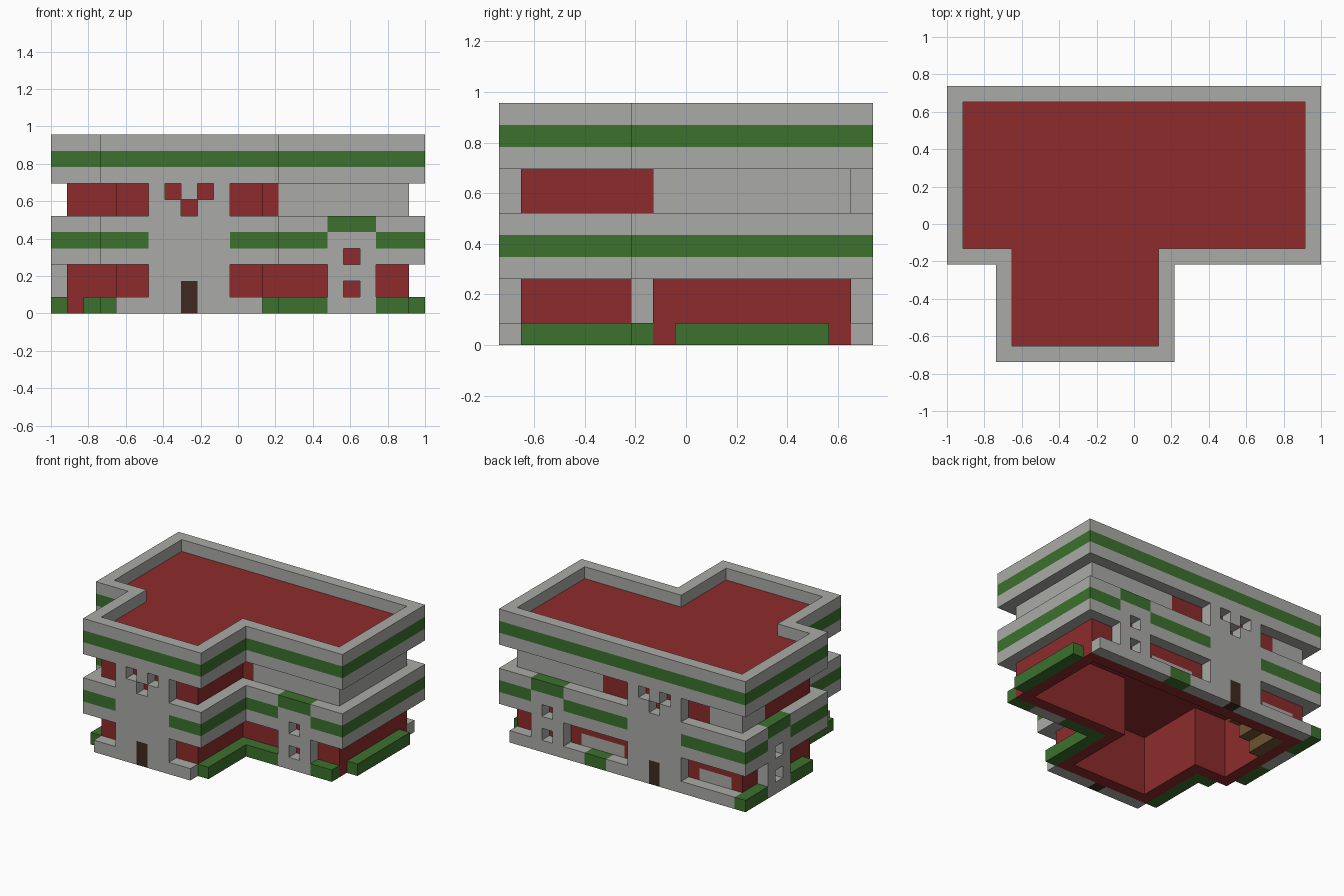
import bpy
import bmesh
from mathutils import Vector

cube = bpy.data.objects.get("Cube")
if cube:
    bpy.data.objects.remove(cube, do_unlink=True)

UNIT = 2 / 23                       # one building block
ORIGIN = Vector((-1, -8.5 * UNIT, 0))


def make_material(name, rgb):
    mat = bpy.data.materials.new(name)
    mat.use_nodes = True
    mat.diffuse_color = (*rgb, 1)
    mat.node_tree.nodes["Principled BSDF"].inputs["Base Color"].default_value = (*rgb, 1)
    return mat


grey = make_material("concrete grey", (0.4, 0.4, 0.385))
red = make_material("brick red", (0.27, 0.024, 0.024))
green = make_material("leaf green", (0.045, 0.165, 0.027))
dark = make_material("door brown", (0.05, 0.023, 0.014))
wood = make_material("stair wood", (0.16, 0.09, 0.033))

cells = {}                          # block position -> part name
parts = {}                          # part name -> material


def area(x0, x1, y0, y1):
    return {(x, y) for x in range(x0, x1 + 1) for y in range(y0, y1 + 1)}


def fill(name, mat, plan, levels):
    parts[name] = mat
    for x, y in plan:
        for z in levels:
            cells[x, y, z] = name


def cut(plan, levels):
    for x, y in plan:
        for z in levels:
            cells.pop((x, y, z), None)


# T-shaped plans: the outer outline, the inset body and its wall ring
outer = area(0, 22, 6, 16) | area(3, 13, 0, 6)
inner = area(1, 21, 7, 15) | area(4, 12, 1, 7)
ledge = outer - inner
ring = {(x, y) for x, y in inner if not area(x - 1, x + 1, y - 1, y + 1) <= inner}

# Body: hollow ground floor, solid floors above
fill("ground_walls", red, ring, range(0, 5))
fill("upper_body", red, inner, range(5, 10))
fill("grey_rooms", grey, area(14, 21, 7, 15) | area(1, 3, 13, 15), (6, 7))

# Projecting bands with a green stripe in the middle
for name, base in (("balcony", 3), ("parapet", 8)):
    fill(name + "_bottom", grey, ledge, [base])
    fill(name + "_stripe", green, ledge, [base + 1])
    fill(name + "_top", grey, ledge, [base + 2])

# Low planters and plinths around the base
fill("plinth", grey, area(4, 12, 0, 0) | area(1, 21, 16, 16), [0])
fill("front_planters", green,
     area(13, 13, 1, 6) | area(3, 3, 1, 6) | area(2, 2, 6, 6)
     | area(14, 16, 6, 6) | area(20, 21, 6, 6), [0])
fill("side_planters", green,
     area(22, 22, 8, 14) | area(0, 0, 8, 10) | area(0, 0, 14, 16), [0])
fill("back_planter", green, area(13, 14, 16, 16), [0])

# Grey panels in the back wall
fill("back_panels", grey, area(2, 4, 15, 15) | area(12, 15, 15, 15), [1])

# Entrance towers on front and back, each with a door and three windows
for side, y in (("front", 0), ("back", 16)):
    fill(side + "_tower", grey, area(6, 10, y, y), range(0, 9))
    fill(side + "_door", dark, area(8, 8, y, y), (0, 1))
    cut({(7, y), (9, y)}, [7])
    cut({(8, y)}, [6])

# Narrow window towers with green caps
for side, plan, window in (("front", area(17, 19, 6, 6), (18, 6)),
                           ("back", area(17, 19, 16, 16), (18, 16)),
                           ("side", area(0, 0, 11, 13), (0, 12))):
    fill(side + "_window_tower", grey, plan, range(0, 5))
    fill(side + "_tower_cap", green, plan, [5])
    cut({window}, (1, 3))

# Indoor staircase
for step in range(4):
    fill("staircase", wood, area(2 + step, 2 + step, 12, 14), [step])


def build(name, mat):
    """Make one part from the exposed faces of its blocks."""
    bm = bmesh.new()
    for pos, owner in cells.items():
        if owner != name:
            continue
        centre = Vector(pos) + Vector((0.5, 0.5, 0.5))
        for axis in range(3):
            for sign in (-1, 1):
                normal = Vector((0, 0, 0))
                normal[axis] = sign
                if tuple(int(c) for c in Vector(pos) + normal) in cells:
                    continue
                u = Vector((0, 0, 0))
                u[(axis + 1) % 3] = 0.5
                v = normal.cross(u)
                middle = centre + normal / 2
                corners = (middle - u - v, middle + u - v, middle + u + v, middle - u + v)
                bm.faces.new([bm.verts.new(ORIGIN + c * UNIT) for c in corners])
    bmesh.ops.remove_doubles(bm, verts=bm.verts, dist=UNIT / 100)
    bmesh.ops.dissolve_limit(bm, angle_limit=0.01, verts=bm.verts, edges=bm.edges)
    mesh = bpy.data.meshes.new(name)
    bm.to_mesh(mesh)
    bm.free()
    mesh.materials.append(mat)
    bpy.context.collection.objects.link(bpy.data.objects.new(name, mesh))


for part, material in parts.items():
    build(part, material)
